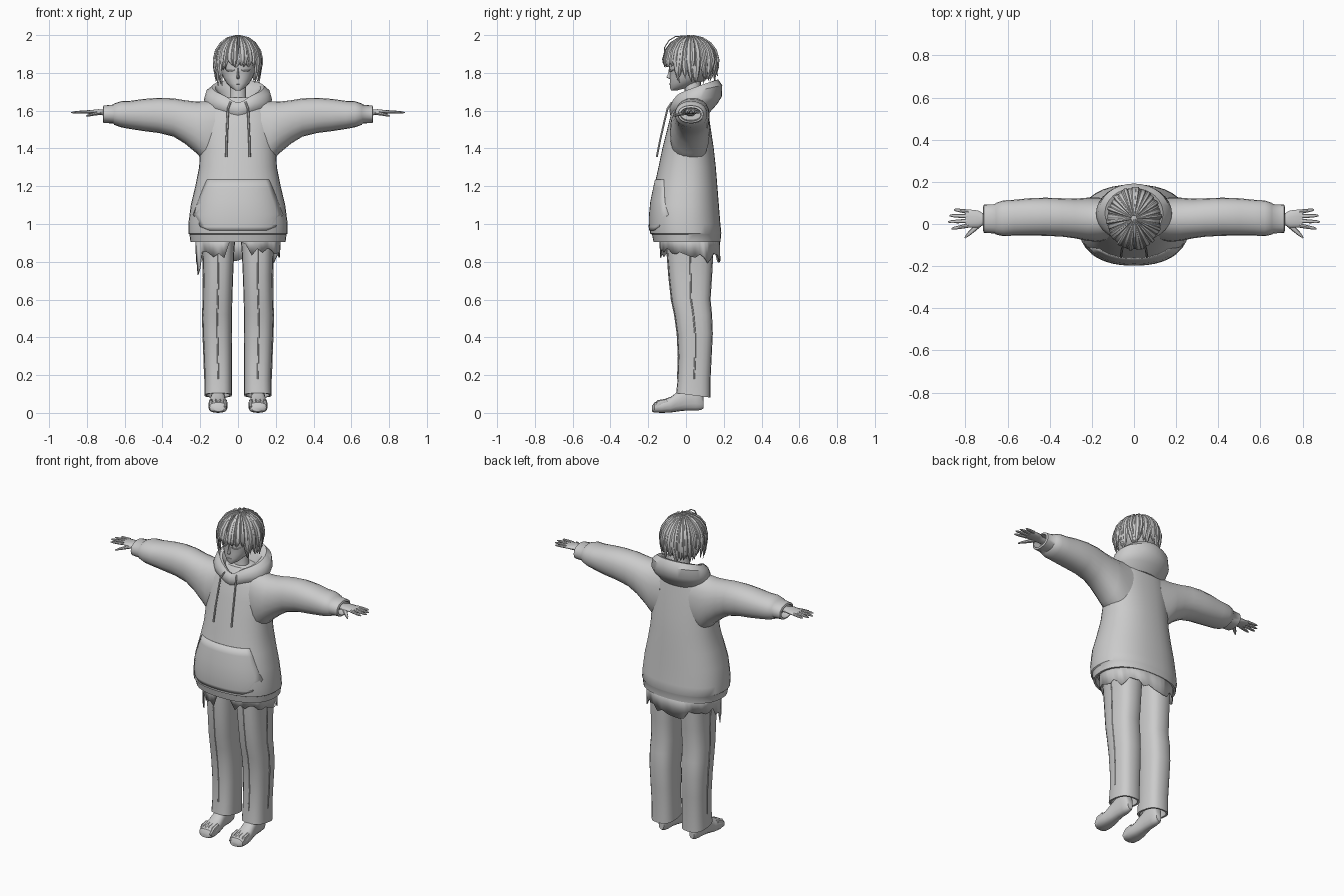
import bpy, bmesh, math, random
from mathutils import Vector

if "Cube" in bpy.data.objects:
    bpy.data.objects.remove(bpy.data.objects["Cube"])

random.seed(4)
grey = bpy.data.materials.new("plain grey")
grey.diffuse_color = (0.6, 0.6, 0.6, 1)
grey.use_nodes = True
grey.node_tree.nodes["Principled BSDF"].inputs["Base Color"].default_value = grey.diffuse_color


def finish(bm, name, mirror=False, thick=0, angle=40):
    bmesh.ops.recalc_face_normals(bm, faces=bm.faces)
    me = bpy.data.meshes.new(name)
    bm.to_mesh(me)
    bm.free()
    ob = bpy.data.objects.new(name, me)
    bpy.context.collection.objects.link(ob)
    me.materials.append(grey)
    if thick:
        m = ob.modifiers.new("thickness", 'SOLIDIFY')
        m.thickness = thick
    if mirror:
        ob.modifiers.new("mirror", 'MIRROR')
    bpy.ops.object.select_all(action='DESELECT')
    ob.select_set(True)
    bpy.context.view_layer.objects.active = ob
    bpy.ops.object.shade_smooth_by_angle(angle=math.radians(angle))
    return ob


def skin(bm, rings, caps=True):
    rows = [[bm.verts.new(p) for p in r] for r in rings]
    n = len(rows[0])
    for a, b in zip(rows, rows[1:]):
        for i in range(n):
            j = (i + 1) % n
            bm.faces.new((a[i], a[j], b[j], b[i]))
    if caps:
        bm.faces.new(rows[0])
        bm.faces.new(rows[-1])


def loft(name, rings, caps=True, **kw):
    bm = bmesh.new()
    skin(bm, rings, caps)
    return finish(bm, name, **kw)


def sup(a, e):
    """Point on a rounded-square unit outline."""
    f = lambda v: math.copysign(abs(v) ** (2 / e), v)
    return f(math.cos(a)), f(math.sin(a))


def ring(axis, t, u0, u1, v0, v1, n=24, e=2.2):
    """Outline across an axis; u, v are the other two axes in order."""
    out = []
    for i in range(n):
        c, s = sup(math.tau * i / n, e)
        u = (u0 + u1) / 2 + c * (u1 - u0) / 2
        v = (v0 + v1) / 2 + s * (v1 - v0) / 2
        out.append(Vector({'x': (t, u, v), 'y': (u, t, v), 'z': (u, v, t)}[axis]))
    return out


def tube(bm, path, wide, thin, side, n=6):
    """Tapering strip along a path; wide and thin list half sizes."""
    rings = []
    for k, p in enumerate(path):
        t = (path[min(k + 1, len(path) - 1)] - path[max(k - 1, 0)]).normalized()
        up = t.cross(side).normalized()
        rings.append([p + side * math.cos(math.tau * i / n) * wide[k]
                      + up * math.sin(math.tau * i / n) * thin[k] for i in range(n)])
    skin(bm, rings)


# hoodie body: z, half width, front y, back y
BODY = [(.905, .252, -.172, .183), (.945, .257, -.18, .185), (.95, .263, -.19, .187),
        (1.0, .263, -.195, .182), (1.1, .25, -.189, .174), (1.2, .226, -.168, .166),
        (1.3, .206, -.146, .158), (1.4, .2, -.125, .147), (1.5, .2, -.1, .132),
        (1.58, .19, -.08, .12), (1.64, .15, -.055, .11), (1.67, .09, -.03, .09)]
inside = [(.945, .235, -.155, .168), (.905, .24, -.16, .172)]
loft("hoodie_body", [ring('z', z, -w, w, f, b, 36, 2.3) for z, w, f, b in inside + BODY])


def body_front(x, z):
    for a, b in zip(BODY, BODY[1:]):
        if a[0] <= z <= b[0]:
            k = (z - a[0]) / (b[0] - a[0])
            _, w, f, r = [p + (q - p) * k for p, q in zip(a, b)]
            m = (f + r) / 2
            return m - (m - f) * max(0, 1 - abs(x / w) ** 2.3) ** (1 / 2.3)


# front pouch pocket with slanted openings
bm = bmesh.new()
rows = []
for z, w in [(.965, .15), (.985, .2), (1.05, .238), (1.12, .212), (1.19, .185), (1.235, .165)]:
    rows.append([bm.verts.new((w * i / 8, body_front(w * i / 8, z) - .004, z)) for i in range(-8, 9)])
for a, b in zip(rows, rows[1:]):
    for i in range(16):
        bm.faces.new((a[i], a[i + 1], b[i + 1], b[i]))
finish(bm, "front_pocket", thick=.007)

# sleeves: x, front y, back y, bottom z, top z, ending in an open cuff
SLEEVE = [(.1, -.07, .12, 1.3, 1.665), (.17, -.085, .125, 1.32, 1.65), (.22, -.08, .125, 1.375, 1.648),
          (.28, -.068, .12, 1.425, 1.655), (.34, -.06, .122, 1.462, 1.665), (.42, -.056, .125, 1.482, 1.668),
          (.5, -.055, .122, 1.492, 1.662), (.57, -.055, .115, 1.503, 1.652), (.62, -.058, .112, 1.512, 1.65),
          (.655, -.05, .1, 1.525, 1.638), (.66, -.045, .094, 1.532, 1.632), (.712, -.042, .092, 1.535, 1.627),
          (.716, -.03, .08, 1.545, 1.616), (.67, -.028, .078, 1.55, 1.612)]
loft("sleeves", [ring('x', *s, n=20) for s in SLEEVE], mirror=True, angle=50)

# hood lying around the neck: half width, front y, back y, front z, back z
HOOD = [(.14, -.06, .125, 1.58, 1.59), (.172, -.085, .165, 1.61, 1.635), (.18, -.088, .19, 1.64, 1.675),
        (.168, -.08, .192, 1.66, 1.735), (.138, -.068, .17, 1.672, 1.765), (.12, -.058, .15, 1.668, 1.76),
        (.098, -.045, .12, 1.645, 1.72), (.065, -.02, .09, 1.61, 1.65)]
rings = []
for w, f, b, zf, zb in HOOD:
    r = ring('z', 0, -w, w, f, b, 32, 2)
    for i, p in enumerate(r):
        s = math.sin(math.tau * i / 32)
        p.z = zf + (zb - zf) * ((1 + s) / 2) ** .8 - .03 * math.exp(-(s + 1) * 14)
    rings.append(r)
loft("hood", rings)

# drawstrings
bm = bmesh.new()
for s in (-1, 1):
    path = [Vector((s * x, y, z)) for x, y, z in
            [(.04, -.075, 1.645), (.053, -.098, 1.61), (.056, -.115, 1.54), (.06, -.138, 1.44), (.062, -.155, 1.355)]]
    tube(bm, path, [.006] * 5, [.006] * 5, Vector((1, 0, 0)))
finish(bm, "drawstrings")

# torn shirt hem under the hoodie
n = 44
top = ring('z', .95, -.228, .228, -.14, .178, n, 2.3)
hem = ring('z', .86, -.222, .222, -.142, .182, n, 2.3)
for i, p in enumerate(hem):
    p.z = .845 + random.uniform(-.03, .03) + (.045 if abs(p.x) < .05 and p.y < 0 else 0)
    if p.y > .1:
        p.z -= .025
    if p.x < -.2 and -.1 < p.y < .02:
        p.z -= .06
    if i == n // 2 + 2:
        p.z = .73
loft("torn_shirt_hem", [top, hem], caps=False, thick=.005)

# trouser legs: z, inner x, outer x, front y, back y
LEG = [(.95, .012, .2, -.1, .15), (.85, .02, .187, -.1, .145), (.72, .026, .183, -.09, .138),
       (.6, .03, .184, -.077, .13), (.52, .032, .187, -.06, .138), (.42, .033, .185, -.046, .142),
       (.3, .033, .18, -.04, .136), (.18, .033, .176, -.044, .13), (.1, .032, .178, -.052, .13),
       (.1, .044, .166, -.04, .118), (.16, .044, .166, -.036, .118)]
rings = [ring('z', *v, n=20, e=2.7) for v in LEG]
for r in rings[8:10]:
    for p in r:
        p.z += -.13 * p.y - .002
loft("trouser_legs", rings, mirror=True)

# trouser side and front creases
bm = bmesh.new()
for side in (0, 1):
    path = [Vector((o + .001, (f + b) / 2, z)) if side else Vector(((i + o) / 2, f - .001, z))
            for z, i, o, f, b in LEG[:8]]
    tube(bm, path, [.004] * 8, [.003] * 8, Vector((0, 1, 0)) if side else Vector((1, 0, 0)))
finish(bm, "trouser_creases", mirror=True)

# feet: y, inner x, outer x, bottom z, top z
FOOT = [(-.18, .075, .13, .008, .035), (-.168, .06, .15, .002, .055), (-.13, .055, .157, 0, .068),
        (-.08, .06, .153, .002, .085), (-.04, .066, .146, .008, .115), (0, .07, .142, .012, .14),
        (.05, .072, .138, .012, .15), (.08, .078, .134, .015, .13), (.093, .088, .122, .025, .08)]
loft("feet", [ring('y', *f, n=16, e=2.5) for f in FOOT], mirror=True)
bm = bmesh.new()
for k in range(4):
    x = .068 + .025 * k
    path = [Vector((x, y, z)) for y, z in [(-.1, .062), (-.14, .05), (-.172 + .004 * k, .025)]]
    tube(bm, path, [.01, .013, .008], [.014, .02, .014], Vector((1, 0, 0)), 8)
finish(bm, "toes", mirror=True)

# hands with four fingers and a thumb
PALM = [(.66, -.002, .048, 1.57, 1.603), (.715, -.005, .05, 1.575, 1.606), (.74, -.018, .064, 1.58, 1.608),
        (.79, -.016, .07, 1.583, 1.602), (.8, -.008, .064, 1.586, 1.6)]
loft("palms", [ring('x', *p, n=14) for p in PALM], mirror=True)
bm = bmesh.new()
for y, tip, ty in [(-.007, .865, -.022), (.015, .883, .01), (.037, .876, .04), (.058, .855, .068)]:
    a, b = Vector((.785, y, 1.594)), Vector((tip, ty, 1.59))
    tube(bm, [a, a.lerp(b, .5), a.lerp(b, .85), b], [.0105, .009, .007, .003], [.009, .008, .006, .002],
         Vector((0, 1, 0)), 8)
path = [Vector(p) for p in [(.735, -.002, 1.588), (.765, -.03, 1.582), (.785, -.048, 1.577), (.803, -.066, 1.572)]]
tube(bm, path, [.014, .011, .009, .003], [.011, .009, .007, .003], Vector((.7, .7, 0)), 8)
finish(bm, "fingers", mirror=True)

# neck and head: z, half width, front y, back y
loft("neck", [ring('z', z, -w, w, f, b, 16) for z, w, f, b in
              [(1.6, .06, -.02, .09), (1.67, .043, -.005, .075), (1.77, .042, -.01, .08)]])
HEAD = [(1.706, .012, -.078, -.05), (1.72, .035, -.084, 0), (1.745, .06, -.086, .05), (1.775, .078, -.086, .1),
        (1.81, .092, -.086, .125), (1.85, .1, -.093, .14), (1.91, .1, -.088, .14), (1.96, .07, -.05, .1)]
loft("head", [ring('z', z, -w, w, f, b, 24) for z, w, f, b in HEAD])
loft("nose", [ring('z', z, -w, w, f, -.07, 8) for z, w, f in
              [(1.768, .007, -.088), (1.776, .009, -.104), (1.79, .006, -.097), (1.825, .003, -.09)]])

# closed eyelids and mouth
bm = bmesh.new()
for s in (-1, 1):
    path = [Vector((s * x, y, z)) for x, y, z in
            [(.02, -.089, 1.815), (.035, -.086, 1.81), (.052, -.077, 1.811), (.066, -.064, 1.817)]]
    tube(bm, path, [.002, .004, .004, .002], [.003] * 4, Vector((0, 0, 1)))
path = [Vector((x, y, 1.742)) for x, y in [(-.02, -.081), (0, -.088), (.02, -.081)]]
tube(bm, path, [.001, .003, .001], [.002, .003, .002], Vector((0, 0, 1)))
finish(bm, "eyelids_and_mouth")

# hair: inner cap and tapering locks radiating from the crown
bm = bmesh.new()
bmesh.ops.create_uvsphere(bm, u_segments=28, v_segments=16, radius=1)
for v in bm.verts:
    v.co = Vector((v.co.x * .113, .042 + v.co.y * .122, 1.868 + v.co.z * .122))
finish(bm, "hair_cap")

C = Vector((0, .025, 1.862))


def lock(bm, phi, end_z, reach, width):
    out = Vector((math.cos(phi), math.sin(phi), 0))
    side = Vector((-out.y, out.x, 0))
    hug = lambda k: Vector((out.x * .12 * k, out.y * .138 * k, 0)) * reach
    path = [C + hug(math.sin(t)) + Vector((0, 0, .13 * reach * math.cos(t)))
            for t in (.12, .45, .8, 1.15, 1.5)]
    drop = path[-1].z - end_z
    sway = side * random.uniform(-.018, .018)
    for k, r in ((.4, 1.0), (.75, .96), (1, random.uniform(.84, 1.02))):
        p = C + hug(r) + sway * k
        p.z = path[4].z - drop * k
        path.append(p)
    w = [width * f for f in (.2, .5, .8, 1, 1, .85, .55, .05)]
    tube(bm, path, w, [.004, .007, .009, .01, .01, .008, .005, .001], side)


bm = bmesh.new()
for i in range(34):
    phi = math.tau * (i + .5) / 34
    s = math.sin(phi)
    if s < -.72:
        end = random.uniform(1.815, 1.84)
    elif s < -.3:
        end = random.uniform(1.72, 1.76)
    else:
        end = random.uniform(1.74, 1.79)
    lock(bm, phi, end, random.uniform(.97, 1.03), .017)
for i in range(14):
    lock(bm, math.tau * i / 14 + .1, 1.83 if math.sin(math.tau * i / 14) < -.5 else random.uniform(1.77, 1.81), 1.04, .012)
finish(bm, "hair_locks")

# stray curl arching forward from the crown
bm = bmesh.new()
path = [Vector((.003, y, z)) for y, z in
        [(.03, 1.985), (-.01, 1.995), (-.055, 1.993), (-.09, 1.972), (-.113, 1.935), (-.115, 1.9)]]
tube(bm, path, [.004, .006, .006, .005, .004, .001], [.003] * 5 + [.001], Vector((1, 0, 0)))
finish(bm, "stray_curl")
